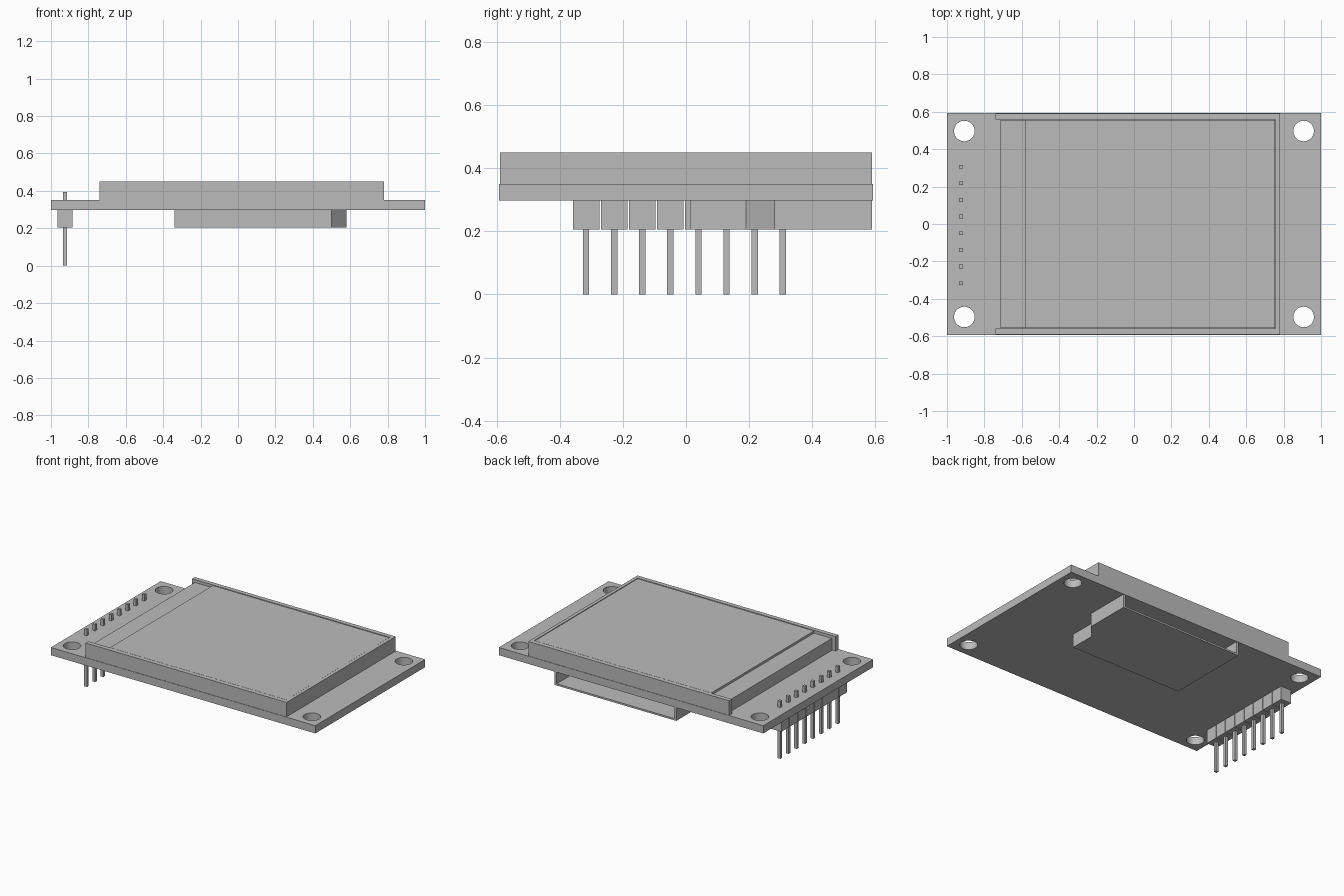
import bpy, bmesh, math

cube = bpy.data.objects.get("Cube")
if cube:
    bpy.data.objects.remove(cube, do_unlink=True)

grey = bpy.data.materials.new("plain_grey")
grey.use_nodes = True
COLOR = (0.5, 0.5, 0.5, 1)
grey.diffuse_color = COLOR
grey.node_tree.nodes["Principled BSDF"].inputs["Base Color"].default_value = COLOR


def prism(name, loops, z0, z1):
    """Extrude an outline (first loop) with optional holes from z0 to z1."""
    bm = bmesh.new()
    for loop in loops:
        vs = [bm.verts.new((x, y, z0)) for x, y in loop]
        for a, b in zip(vs, vs[1:] + vs[:1]):
            bm.edges.new((a, b))
    bmesh.ops.triangle_fill(bm, edges=bm.edges[:], use_beauty=True, normal=(0, 0, 1))
    ext = bmesh.ops.extrude_face_region(bm, geom=bm.faces[:], use_keep_orig=True)
    top = [g for g in ext["geom"] if isinstance(g, bmesh.types.BMVert)]
    bmesh.ops.translate(bm, verts=top, vec=(0, 0, z1 - z0))
    bmesh.ops.recalc_face_normals(bm, faces=bm.faces[:])
    mesh = bpy.data.meshes.new(name)
    bm.to_mesh(mesh)
    bm.free()
    mesh.materials.append(grey)
    obj = bpy.data.objects.new(name, mesh)
    bpy.context.collection.objects.link(obj)
    return obj


def rect(x0, x1, y0, y1):
    return [(x0, y0), (x1, y0), (x1, y1), (x0, y1)]


def circle(cx, cy, r, n=40):
    return [(cx + r * math.cos(i * math.tau / n), cy + r * math.sin(i * math.tau / n))
            for i in range(n)]


BOARD_BOTTOM, BOARD_TOP = 0.297, 0.35
SOCKET_BOTTOM = 0.205

# Circuit board with four mounting holes
holes = [circle(sx * 0.907, sy * 0.497, 0.055) for sx in (-1, 1) for sy in (-1, 1)]
board = prism("circuit_board", [rect(-1, 1, -0.593, 0.593)] + holes, BOARD_BOTTOM, BOARD_TOP)

# Screen frame, open at the pin end
frame = [(-0.74, -0.59), (0.78, -0.59), (0.78, 0.59), (-0.74, 0.59),
         (-0.74, 0.56), (0.757, 0.56), (0.757, -0.56), (-0.74, -0.56)]
prism("screen_frame", [frame], BOARD_TOP, 0.449)

# Screen glass: lower ledge at the pin end, raised display panel
prism("screen_ledge", [rect(-0.715, -0.58, -0.555, 0.555)], BOARD_TOP, 0.432)
prism("screen_panel", [rect(-0.58, 0.754, -0.555, 0.555)], BOARD_TOP, 0.447)

# Card slot below the board: thin shell, open at the back
outer = [(-0.34, 0.59), (-0.34, 0.015), (0.5, 0.015), (0.5, 0.19), (0.58, 0.28), (0.58, 0.59)]
inner = [(0.565, 0.59), (0.565, 0.286), (0.485, 0.196), (0.485, 0.03), (-0.325, 0.03), (-0.325, 0.59)]
prism("card_slot_walls", [outer + inner], SOCKET_BOTTOM + 0.012, BOARD_BOTTOM)
prism("card_slot_floor", [outer], SOCKET_BOTTOM, SOCKET_BOTTOM + 0.012)

# Pin header: eight spacer blocks with square pins
PIN_X, PITCH = -0.925, 0.089
for i in range(8):
    y = (i - 3.5) * PITCH - 0.005
    prism(f"header_block_{i + 1}", [rect(PIN_X - 0.04, PIN_X + 0.04, y - 0.042, y + 0.042)],
          SOCKET_BOTTOM, BOARD_BOTTOM)
    prism(f"header_pin_{i + 1}", [rect(PIN_X - 0.01, PIN_X + 0.01, y - 0.01, y + 0.01)],
          0, 0.393)
